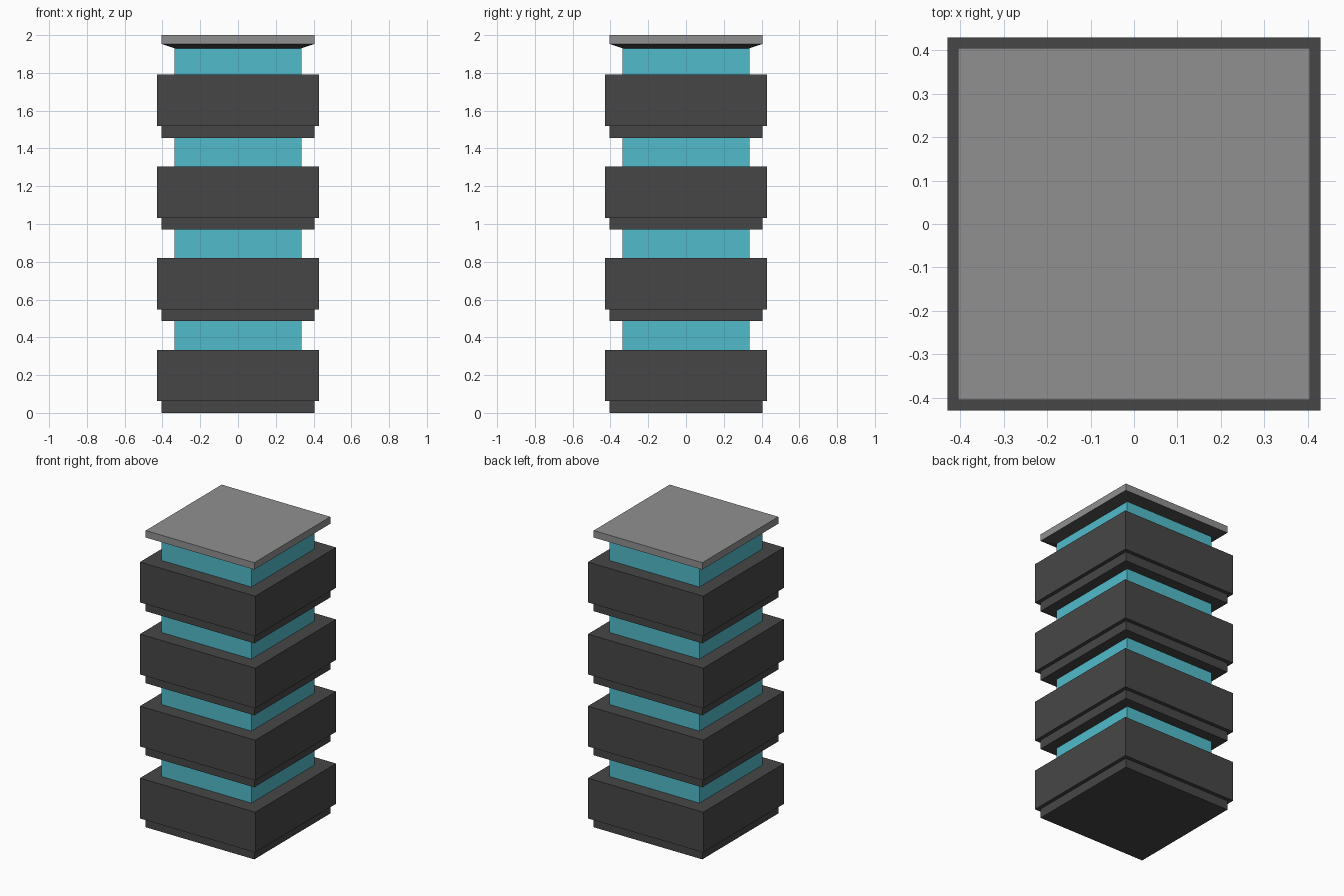
import bpy, bmesh

if "Cube" in bpy.data.objects:
    bpy.data.objects.remove(bpy.data.objects["Cube"])

FLOORS = 4
PITCH = 0.4855


def material(name, color):
    m = bpy.data.materials.new(name)
    m.diffuse_color = (*color, 1)
    m.use_nodes = True
    m.node_tree.nodes["Principled BSDF"].inputs["Base Color"].default_value = m.diffuse_color
    return m


dark = material("dark_cladding", (0.062, 0.062, 0.062))
teal = material("teal_glass", (0.085, 0.50, 0.60))
light = material("light_roof", (0.28, 0.28, 0.28))


def slab(name, z0, z1, half0, half1, mat):
    """Square slab or frustum between two heights."""
    bm = bmesh.new()
    bmesh.ops.create_cube(bm, size=2)
    for v in bm.verts:
        top = v.co.z > 0
        h = half1 if top else half0
        v.co = (v.co.x * h, v.co.y * h, z1 if top else z0)
    mesh = bpy.data.meshes.new(name)
    bm.to_mesh(mesh)
    bm.free()
    mesh.materials.append(mat)
    obj = bpy.data.objects.new(name, mesh)
    bpy.context.collection.objects.link(obj)
    return obj


# Repeating storeys: recessed plinth, wide cladding band, inset window band
for i in range(FLOORS):
    z = i * PITCH
    window_top = z + PITCH if i < FLOORS - 1 else 1.93
    slab(f"plinth_{i + 1}", z, z + 0.062, 0.405, 0.405, dark)
    slab(f"cladding_band_{i + 1}", z + 0.062, z + 0.334, 0.43, 0.43, dark)
    slab(f"window_band_{i + 1}", z + 0.334, window_top, 0.335, 0.335, teal)

# Roof: flared dark soffit under a thin light cap
slab("roof_soffit", 1.93, 1.953, 0.335, 0.405, dark)
slab("roof_cap", 1.953, 2.0, 0.405, 0.405, light)
